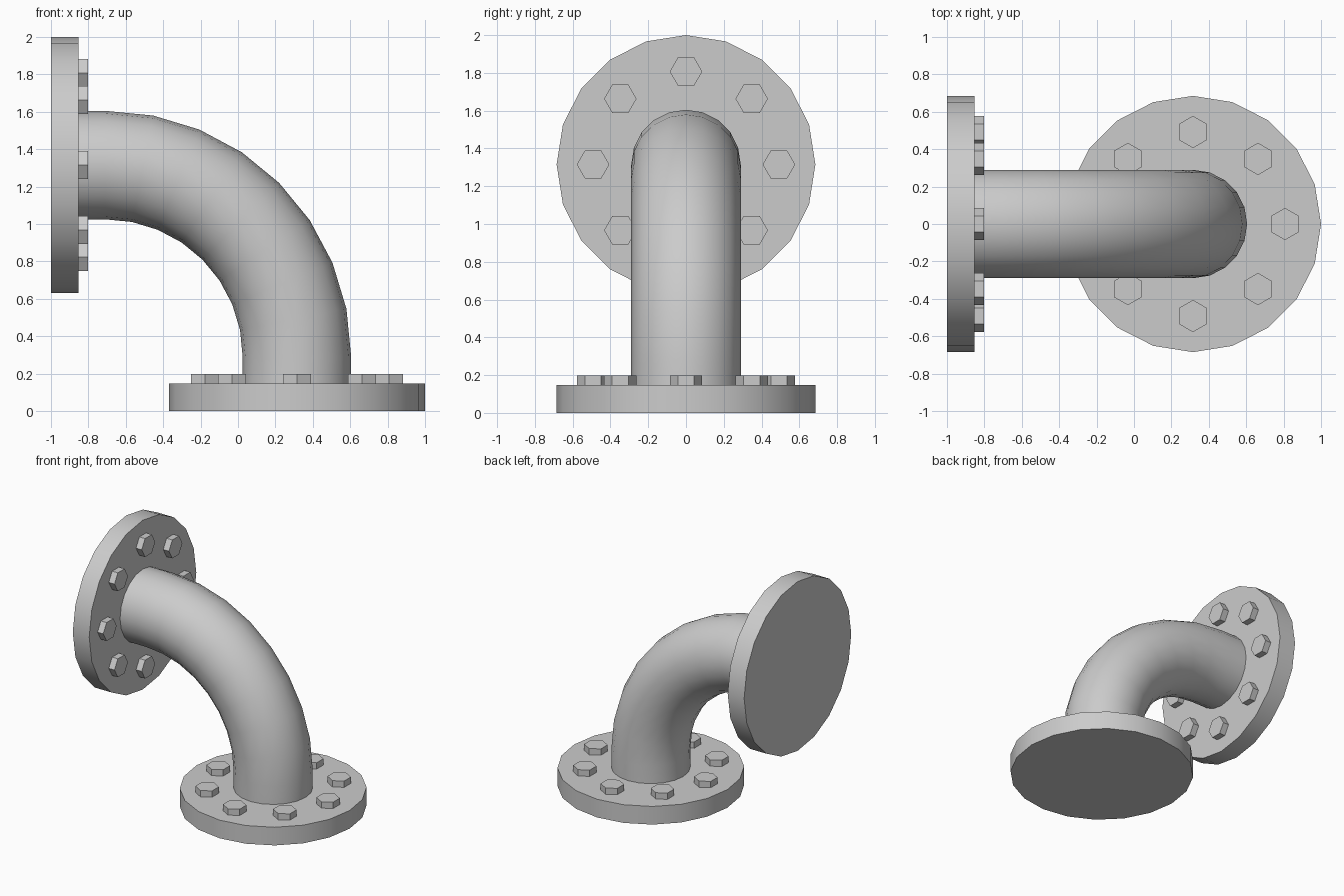
import bpy, bmesh
from math import sin, cos, pi, radians
from mathutils import Vector

if "Cube" in bpy.data.objects:
    bpy.data.objects.remove(bpy.data.objects["Cube"])

X, Y, Z = Vector((1, 0, 0)), Vector((0, 1, 0)), Vector((0, 0, 1))


def ring(bm, c, u, v, r, sides):
    return [bm.verts.new(c + r * (cos(2 * pi * i / sides) * u + sin(2 * pi * i / sides) * v))
            for i in range(sides)]


def loft(name, frames, r, sides, caps=True):
    """Join rings placed on (centre, u, v) frames into one surface."""
    bm = bmesh.new()
    rings = [ring(bm, c, u, v, r, sides) for c, u, v in frames]
    for a, b in zip(rings, rings[1:]):
        for i in range(sides):
            j = (i + 1) % sides
            bm.faces.new((a[i], a[j], b[j], b[i]))
    if caps:
        bm.faces.new(rings[0][::-1])
        bm.faces.new(rings[-1])
    bmesh.ops.recalc_face_normals(bm, faces=bm.faces)
    me = bpy.data.meshes.new(name)
    bm.to_mesh(me)
    bm.free()
    me.shade_smooth()
    me.set_sharp_from_angle(angle=radians(30))
    ob = bpy.data.objects.new(name, me)
    bpy.context.collection.objects.link(ob)
    return ob


AXIS, FLANGE_R, THICK = 1.315, 0.685, 0.147


def flange(label, base, n, u):
    # disc with a circle of eight hexagonal bolt heads on its inner face
    v = n.cross(u)
    loft(label + "_flange", [(base, u, v), (base + n * THICK, u, v)], FLANGE_R, 20)
    for i in range(8):
        a = i * pi / 4
        c = base + 0.492 * (cos(a) * u + sin(a) * v)
        loft(f"{label}_bolt_{i + 1}",
             [(c + n * (THICK - 0.02), u, v), (c + n * 0.198, u, v)], 0.086, 6)


# u = y so every bolt head points along y
flange("bottom", Vector((0.315, 0, 0)), Z, Y)
flange("side", Vector((-1, 0, AXIS)), X, Y)

# pipe: short straight ends joined by a quarter bend
BEND = 1.025
centre = Vector((0.315 - BEND, 0, AXIS - BEND))
frames = [(Vector((0.315, 0, 0.1)), X, Y)]
for i in range(9):
    a = i * pi / 16
    out = cos(a) * X + sin(a) * Z
    frames.append((centre + BEND * out, out, Y))
frames.append((Vector((-0.9, 0, AXIS)), Z, Y))
loft("elbow_pipe", frames, 0.29, 20)
